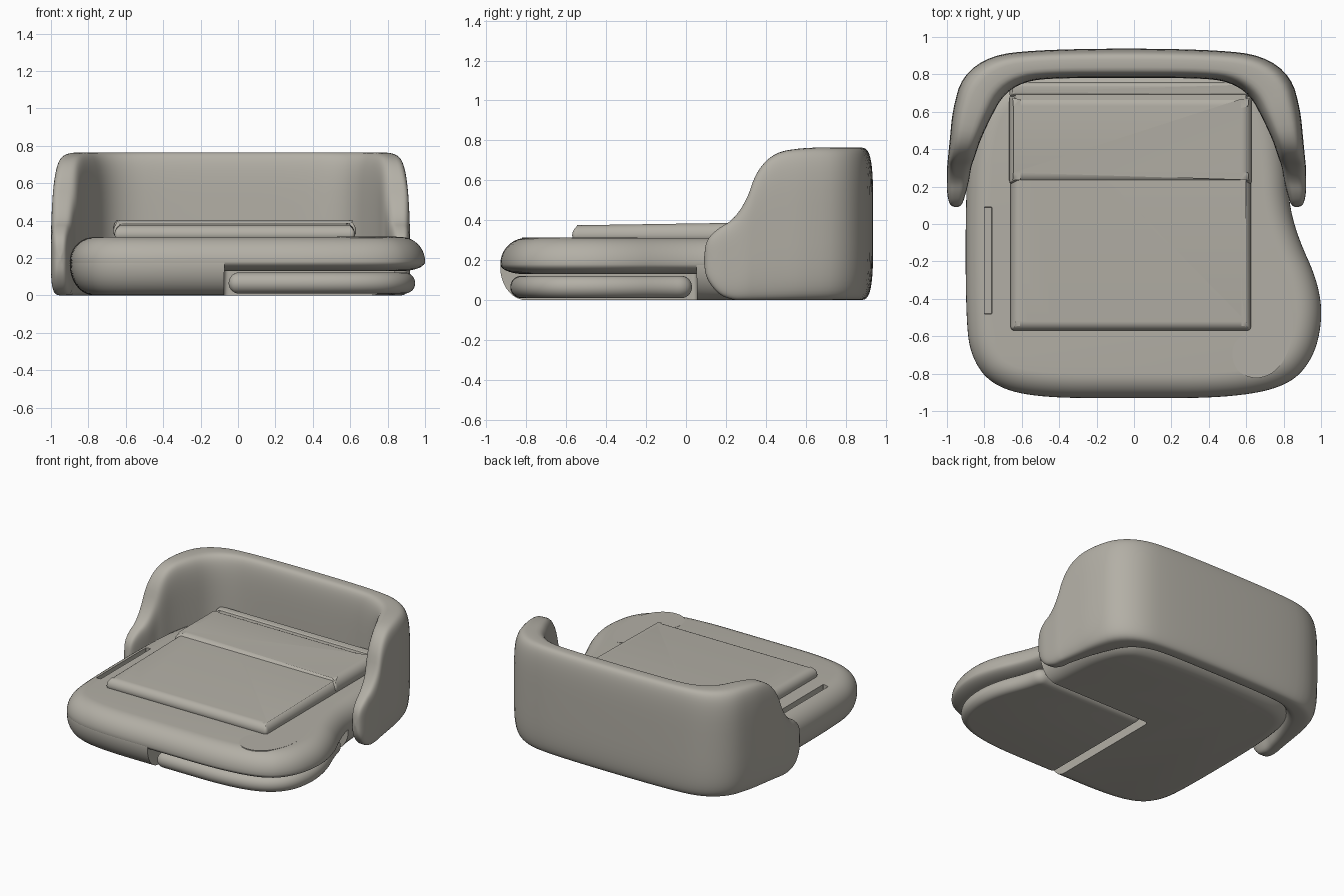
import bpy, bmesh, math
from mathutils import Vector

if "Cube" in bpy.data.objects:
    bpy.data.objects.remove(bpy.data.objects["Cube"])

fabric = bpy.data.materials.new("warm grey fabric")
fabric.use_nodes = True
COLOUR = (0.45, 0.43, 0.38, 1)
fabric.diffuse_color = COLOUR
fabric.node_tree.nodes["Principled BSDF"].inputs["Base Color"].default_value = COLOUR


def loft(name, rings, closed=True):
    """Skin a list of vertex rings and cap both ends."""
    bm = bmesh.new()
    loops = [[bm.verts.new(p) for p in ring] for ring in rings]
    n = len(loops[0])
    for a, b in zip(loops, loops[1:]):
        for i in range(n):
            j = (i + 1) % n
            bm.faces.new((a[i], a[j], b[j], b[i]))
    bm.faces.new(loops[0][::-1])
    bm.faces.new(loops[-1])
    bmesh.ops.recalc_face_normals(bm, faces=bm.faces)
    mesh = bpy.data.meshes.new(name)
    bm.to_mesh(mesh)
    bm.free()
    mesh.materials.append(fabric)
    obj = bpy.data.objects.new(name, mesh)
    bpy.context.collection.objects.link(obj)
    return obj


def soften(points, rounds=3, closed=True):
    """Round a polyline by repeated corner cutting."""
    pts = [Vector(p) for p in points]
    for _ in range(rounds):
        out = [] if closed else [pts[0]]
        pairs = zip(pts, pts[1:] + pts[:1]) if closed else zip(pts, pts[1:])
        for a, b in pairs:
            out += [a.lerp(b, 0.25), a.lerp(b, 0.75)]
        pts = out if closed else out + [pts[-1]]
    return pts


def rect(x0, x1, y0, y1, c):
    """Rectangle outline with corners ready to be softened."""
    return soften([(x0 + c, y0), (x1 - c, y0), (x1, y0), (x1, y0 + c),
                   (x1, y1 - c), (x1, y1), (x1 - c, y1), (x0 + c, y1),
                   (x0, y1), (x0, y1 - c), (x0, y0 + c), (x0, y0)])


def pillow(name, outline, low, mid, high, r, steps=9):
    """Slab over a counter-clockwise outline with a bulging elliptical rim."""
    n = len(outline)
    normals = []
    for i in range(n):
        t = (outline[(i + 1) % n] - outline[i - 1]).normalized()
        normals.append(Vector((-t.y, t.x)))
    rings = []
    for k in range(-steps, steps + 1):
        a = k / steps * math.pi / 2
        z = mid + math.sin(a) * ((high - mid) if a > 0 else (mid - low))
        inset = r * (1 - math.cos(a))
        rings.append([(p.x + m.x * inset, p.y + m.y * inset, z)
                      for p, m in zip(outline, normals)])
    return loft(name, rings)


def cut(target, cutter):
    mod = target.modifiers.new("cut", "BOOLEAN")
    mod.object = cutter
    mod.operation = "DIFFERENCE"
    mod.solver = "EXACT"
    bpy.context.view_layer.objects.active = target
    bpy.ops.object.modifier_apply(modifier=mod.name)


# Base: a full-height body with a front corner notch, under an overhanging slab
base_outline = soften([
    (-.9, -.5), (-.87, -.72), (-.75, -.87), (-.5, -.93), (0, -.93), (.5, -.93),
    (.82, -.87), (.96, -.72), (1.01, -.5), (.98, -.3), (.88, -.08), (.83, .1),
    (.82, .3), (.8, .5), (.72, .7), (.55, .81), (0, .84), (-.6, .81),
    (-.8, .7), (-.87, .5), (-.9, .2)])
body = pillow("base_body", base_outline, 0, .165, .305, .13)
slab = pillow("base_slab", base_outline, .13, .18, .312, .13)

notch = pillow("notch_cutter", rect(-.075, 1.3, -1.3, .055, .06), -.2, 0, .24, .01)
slot = pillow("slot_cutter", rect(-.8, -.76, -.48, .09, .005), .27, .3, .4, .001)
cut(body, notch)
cut(body, slot)
cut(slab, slot)
for helper in (notch, slot):
    bpy.data.objects.remove(helper)

# Low pad tucked into the notch
pad_outline = soften([
    (-.05, -.78), (-.05, -.88), (.06, -.88), (.5, -.88), (.77, -.82), (.91, -.69),
    (.955, -.5), (.93, -.3), (.85, -.1), (.82, .03), (.7, .03), (.05, .03),
    (-.05, .03), (-.05, -.07)])
pillow("lower_pad", pad_outline, .01, .065, .122, .055)

# Kidney-shaped tray plate on the front corner
tray_outline = soften([
    (.72, -.23), (.8, -.3), (.85, -.48), (.84, -.64), (.77, -.78), (.66, -.83),
    (.55, -.79), (.52, -.67), (.58, -.59), (.65, -.56), (.66, -.42), (.66, -.27)][::-1])
pillow("tray_plate", tray_outline[::-1], .306, .31, .315, .004, 2)

# Mattress with a gently rising top, and the bedding at its head
mattress = pillow("mattress", rect(-.66, .625, -.57, .74, .05), .28, .325, .385, .05)
for v in mattress.data.vertices:
    if v.co.z > .325:
        v.co.z += .015 * (v.co.y - .1) * (v.co.z - .325) / .06
pillow("blanket", rect(-.667, .632, .215, .69, .04), .3, .34, .404, .06)
pillow("blanket_fold", rect(-.665, .63, .68, .76, .03), .3, .36, .4, .025)

# Wraparound backrest: outer x, outer y, inner x, inner y, bottom, top
CENTRE = -.04
half = [
    (.915, .09, .905, .09, .19, .21),
    (.945, .1, .88, .1, .11, .3),
    (.96, .16, .86, .16, .03, .36),
    (.96, .23, .84, .24, 0, .4),
    (.96, .3, .83, .31, 0, .5),
    (.955, .35, .81, .36, 0, .65),
    (.945, .45, .785, .44, 0, .74),
    (.93, .61, .73, .56, 0, .763),
    (.88, .79, .66, .69, 0, .765),
    (.73, .9, .55, .76, 0, .765),
    (.5, .93, .4, .78, 0, .765),
    (0, .94, 0, .78, 0, .765)]
mirrored = [(-ox, oy, -ix, iy, lo, hi) for ox, oy, ix, iy, lo, hi in half[-2::-1]]


def blend(stations, rounds=2):
    """Corner cutting on whole cross-section stations."""
    for _ in range(rounds):
        out = [stations[0]]
        for a, b in zip(stations, stations[1:]):
            for f in (.25, .75):
                out.append(tuple(p + (q - p) * f for p, q in zip(a, b)))
        stations = out + [stations[-1]]
    return stations


def power(v, e):
    return math.copysign(abs(v) ** e, v)


rings = []
SIDES = 48
for ox, oy, ix, iy, lo, hi in blend(half + mirrored):
    ring = []
    for k in range(SIDES):
        a = math.tau * (k + .5) / SIDES
        f = .5 + .5 * power(math.cos(a), .5)
        z = (lo + hi) / 2 + (hi - lo) / 2 * power(math.sin(a), .5)
        ring.append((CENTRE + ix + (ox - ix) * f, iy + (oy - iy) * f, z))
    rings.append(ring)
backrest = loft("backrest", rings)

# Smooth shading with crisp creases
bpy.ops.object.select_all(action="DESELECT")
for obj in bpy.context.collection.objects:
    if obj.type == "MESH" and fabric.name in obj.data.materials:
        obj.select_set(True)
        bpy.context.view_layer.objects.active = obj
bpy.ops.object.shade_smooth_by_angle(angle=math.radians(40))
